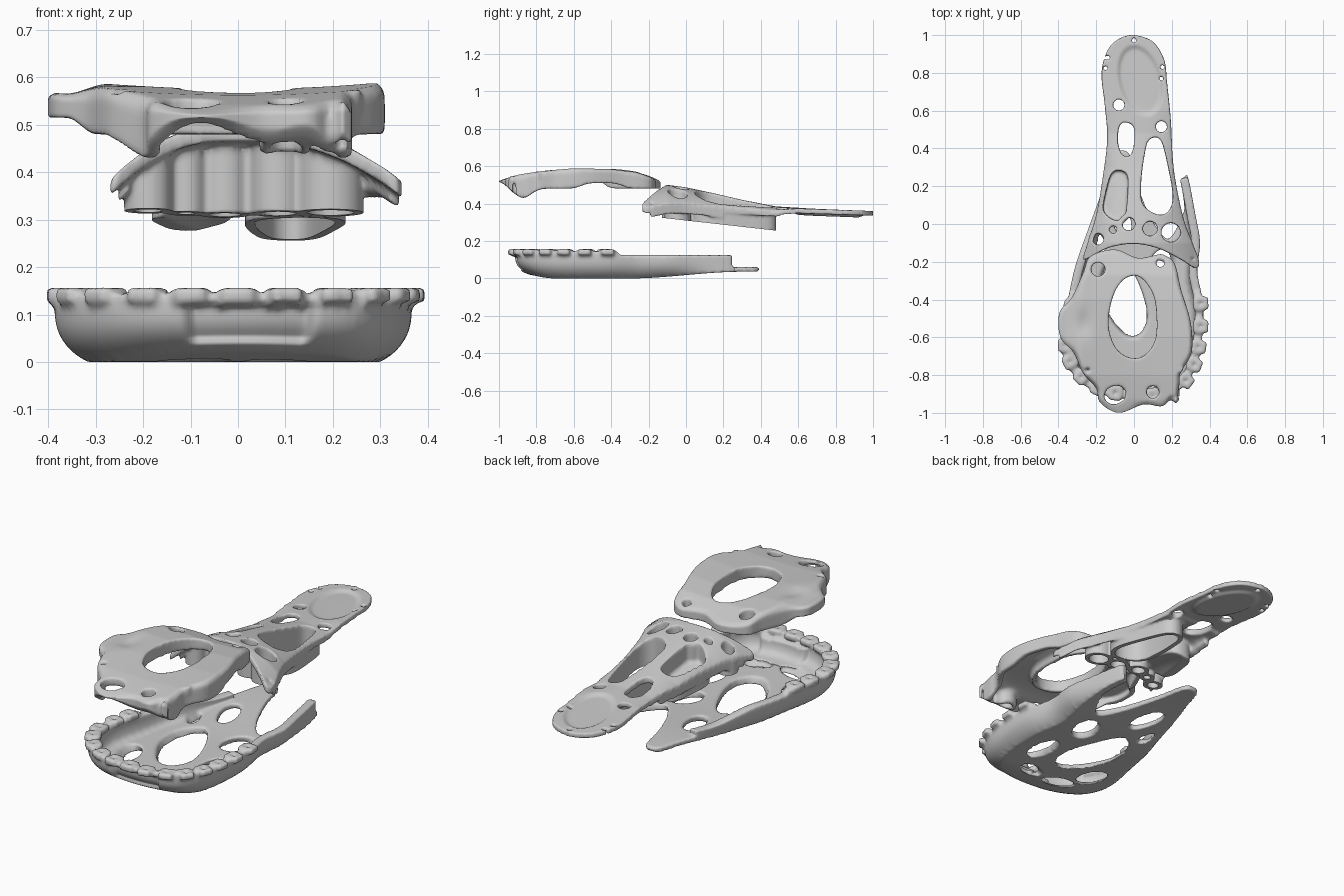
import bpy, bmesh
from math import sin, cos, pi, exp, radians
from mathutils import Vector

if "Cube" in bpy.data.objects:
    bpy.data.objects.remove(bpy.data.objects["Cube"])


def smooth_path(pts, n=6):
    """Closed Catmull-Rom loop through the control points."""
    out, m = [], len(pts)
    for i in range(m):
        a, b, c, d = (Vector(pts[(i + k) % m]) for k in (-1, 0, 1, 2))
        for j in range(n):
            t = j / n
            out.append(0.5 * (2 * b + (c - a) * t + (2 * a - 5 * b + 4 * c - d) * t * t
                              + (3 * b - a - 3 * c + d) * t ** 3))
    return out


def oval(cx, cy, rx, ry=None, rot=0, n=28):
    ry = ry or rx
    r = radians(rot)
    return [Vector((cx + rx * cos(a) * cos(r) - ry * sin(a) * sin(r),
                    cy + rx * cos(a) * sin(r) + ry * sin(a) * cos(r)))
            for a in (2 * pi * i / n for i in range(n))]


def inset(path, d, closed=True):
    """Offset a clockwise path inwards."""
    out, n = [], len(path)
    for i in range(n):
        a = path[i - 1] if closed or i else path[0]
        b = path[(i + 1) % n] if closed or i < n - 1 else path[-1]
        t = (b - a).normalized()
        out.append(path[i] + Vector((t.y, -t.x)) * d)
    return out


def slab(bm, loops, z0, z1):
    """Add a flat extruded outline; inner loops become holes."""
    cu = bpy.data.curves.new("outline", 'CURVE')
    cu.dimensions, cu.fill_mode, cu.extrude = '2D', 'BOTH', (z1 - z0) / 2
    for loop in loops:
        sp = cu.splines.new('POLY')
        sp.points.add(len(loop) - 1)
        for p, v in zip(sp.points, loop):
            p.co = (v[0], v[1], 0, 1)
        sp.use_cyclic_u = True
    ob = bpy.data.objects.new("outline", cu)
    bpy.context.collection.objects.link(ob)
    me = bpy.data.meshes.new_from_object(ob.evaluated_get(bpy.context.evaluated_depsgraph_get()))
    for v in me.vertices:
        v.co.z += (z0 + z1) / 2
    bm.from_mesh(me)
    bpy.data.objects.remove(ob)
    bpy.data.curves.remove(cu)
    bpy.data.meshes.remove(me)


def finish(bm, name, voxel, warp, soft=3):
    """Fuse the slabs, warp them into shape and soften the edges."""
    bmesh.ops.remove_doubles(bm, verts=bm.verts, dist=1e-5)
    bmesh.ops.recalc_face_normals(bm, faces=bm.faces)
    me = bpy.data.meshes.new(name)
    bm.to_mesh(me)
    bm.free()
    ob = bpy.data.objects.new(name, me)
    bpy.context.collection.objects.link(ob)
    mod = ob.modifiers.new("fuse", 'REMESH')
    mod.mode, mod.voxel_size = 'VOXEL', voxel
    ob.data = bpy.data.meshes.new_from_object(ob.evaluated_get(bpy.context.evaluated_depsgraph_get()))
    ob.data.name = name
    ob.modifiers.clear()
    for v in ob.data.vertices:
        v.co = warp(*v.co)
    sm = ob.modifiers.new("soften", 'SMOOTH')
    sm.factor, sm.iterations = 0.5, soft
    ob.data.polygons.foreach_set("use_smooth", [True] * len(ob.data.polygons))
    return ob


def lerp(table, x):
    for (a, p), (b, q) in zip(table, table[1:]):
        if x <= b:
            return p + (q - p) * max(0, (x - a) / (b - a))
    return table[-1][1]


def step(t):
    t = min(1, max(0, t))
    return t * t * (3 - 2 * t)


# --- lower tray: perforated floor, rounded wall, studded rim ---
N = 6
tray = smooth_path([(.285, .25), (.325, .05), (.35, -.1), (.335, -.25), (.365, -.42), (.36, -.6),
                    (.33, -.75), (.25, -.87), (.1, -.92), (-.05, -.925), (-.2, -.89), (-.31, -.81),
                    (-.375, -.7), (-.385, -.58), (-.35, -.4), (-.31, -.22), (-.24, -.02),
                    (-.16, .2), (-.11, .36), (-.065, .39), (-.02, .36), (.02, .2), (.1, .02),
                    (.2, -.08), (.27, .05), (.265, .22)], N)
floor_holes = [smooth_path([(-.08, -.17), (.03, -.32), (.08, -.5), (.02, -.61), (-.08, -.58), (-.19, -.4), (-.18, -.24)]),
               oval(-.24, -.6, .06, .1, 20), oval(-.12, -.77, .1, .05, -20), oval(.1, -.76, .08, .05, 15),
               oval(.21, -.52, .06, .12, 5), oval(.16, -.22, .07, .09, -20), oval(-.07, .02, .05, .1, 15),
               oval(-.2, -.1, .03, .06, 15)]
bm = bmesh.new()
slab(bm, [tray] + floor_holes, 0, .035)
wall = tray[:17 * N]
slab(bm, [wall + inset(wall, .045, False)[::-1]], 0, .125)
# studs spaced along the horseshoe rim
travel, last = 1, wall[0]
for i in range(1, len(wall) - 1):
    travel += (wall[i] - last).length
    last = wall[i]
    if wall[i].y < -.4 and travel > .095:
        travel = 0
        t = (wall[i + 1] - wall[i - 1]).normalized()
        nrm = Vector((t.y, -t.x))
        c = wall[i] + nrm * (.012 if c_side > 0 else .024) if (c_side := wall[i].x) else wall[i]
        box = [c + t * a * .034 + nrm * b * .04 for a, b in ((-1, -.8), (-.8, -1), (.8, -1), (1, -.8), (1, .8), (.8, 1), (-.8, 1), (-1, .8))]
        slab(bm, [box, oval(c.x, c.y, .015, n=12)], .126, .157)
rim = [p for p in wall if p.y < -.36]
slab(bm, [rim + inset(rim, .04, False)[::-1]], .12, .143)


def warp_tray(x, y, z):
    k = max(0, 1 - z / .125)
    f = 1 - .17 * k ** 3 * step((.2 - y) / .4)
    nx, ny = x * f, -.45 + (y + .45) * (f if y < -.45 else 1)
    if y < -.8 and .03 < z < .115:                      # recess in the front wall
        ny += .03 * step((x + .12) / .03) * step((.17 - x) / .03)
    if x < .12 and z > .035:                            # left wall sinks to the tongue
        z = .035 + (z - .035) * (1 - .6 * step((y + .2) / .3))
    z += .036 * step((y + .3) / .6) * max(0, 1 - z / .125) + .035 * step((-.75 - y) / .3) * k
    return nx, ny, z


finish(bm, "lower_tray", .01, warp_tray, 2)

# --- upper cover: domed plate with a big opening, skirt and bosses ---
cover = smooth_path([(-.27, -.26), (-.23, -.17), (-.1, -.135), (.02, -.18), (.13, -.165), (.21, -.2),
                     (.25, -.35), (.3, -.52), (.305, -.68), (.245, -.79), (.24, -.85), (.225, -.95), (.2, -.92),
                     (.15, -.965), (.05, -.955), (-.08, -1.0), (-.18, -.945), (-.2, -.87), (-.27, -.79),
                     (-.32, -.68), (-.39, -.6), (-.395, -.47), (-.33, -.39)], N)
opening = smooth_path([(-.05, -.29), (.03, -.28), (.1, -.37), (.12, -.5), (.11, -.62), (.05, -.7), (-.03, -.705),
                       (-.1, -.65), (-.135, -.53), (-.11, -.38)])
bores = [oval(-.19, -.24, .037), oval(.14, -.205, .024), oval(.1, -.89, .033),
         oval(-.1, -.905, .058, .048, 20), oval(.245, -.77, .014, n=12), oval(-.245, -.775, .014, n=12)]
bm = bmesh.new()
slab(bm, [cover, opening] + bores, .545, .569)
slab(bm, [inset(cover, .014), opening] + bores, .555, .581)
slab(bm, [cover, inset(cover, .028)], .485, .56)
slab(bm, [inset(opening, -.025), opening], .515, .56)
for cx, cy, r in ((-.19, -.24, .037), (.14, -.205, .024), (.1, -.89, .033)):
    slab(bm, [oval(cx, cy, r + .022), oval(cx, cy, r)], .49, .56)


def warp_cover(x, y, z):
    top = lerp([(-1, .53), (-.93, .55), (-.8, .57), (-.6, .583), (-.4, .583), (-.27, .57), (-.14, .53)], y)
    top += .012 * ((x / .28) ** 2 - .7) - .03 * step((-.27 - x) / .1)
    top -= .015 * exp(-((x + .27) / .04) ** 2 - ((y + .53) / .07) ** 2)
    low = .48 - .05 * exp(-((y + .87) / .06) ** 2) + .035 * step((-.92 - y) / .08)
    low += .035 * step((-.3 - x) / .06)
    low += .03 * exp(-((y + .45) / .12) ** 4) * step((x - .15) / .05)   # side slot
    return x, y, low + (z - .485) * (top - low) / .095


finish(bm, "upper_cover", .0092, warp_cover)

# --- long handle: arched saddle at the front, flat paddle at the back ---
handle = smooth_path([(0, 1), (.1, .965), (.16, .87), (.175, .75), (.195, .55), (.205, .35), (.225, .2),
                      (.265, .02), (.31, -.1), (.345, -.2), (.325, -.235), (.25, -.19), (.13, -.13), (0, -.105),
                      (-.13, -.125), (-.23, -.175), (-.27, -.19), (-.255, -.13), (-.2, .05), (-.165, .25),
                      (-.142, .45), (-.155, .63), (-.172, .8), (-.14, .92), (-.08, .98)], N)
big = smooth_path([(.08, .445), (.14, .445), (.18, .3), (.205, .14), (.175, .06), (.11, .055), (.045, .11),
                   (.038, .22), (.055, .36)])
slot = smooth_path([(-.07, .53), (-.01, .525), (.003, .46), (-.015, .37), (-.06, .365), (-.085, .44)])
pocket = smooth_path([(-.11, .275), (-.04, .265), (-.035, .16), (-.05, .04), (-.1, .02), (-.16, .07), (-.145, .18)])
ports = [(-.19, -.08, .03), (-.11, -.03, .02), (-.028, 0, .034), (.085, -.025, .038), (.195, -.045, .05)]
pins = [(0, .972), (-.15, .825), (-.14, .88), (.15, .83), (.145, .77)]
bm = bmesh.new()
slab(bm, [handle, big, slot, pocket, oval(-.08, .63, .03), oval(.145, .515, .03), oval(.312, -.185, .013, n=12)]
     + [oval(*p) for p in ports] + [oval(*p, .013, n=12) for p in pins], -.034, 0)
slab(bm, [inset(big, -.022), big], -.17, -.01)
slab(bm, [inset(pocket, -.02), pocket], -.13, -.01)
slab(bm, [inset(pocket, -.02)], -.135, -.1)
for x, y, r in ports:
    slab(bm, [oval(x, y, r + .02), oval(x, y, r)], -.19, -.01)
# side cheeks stiffening the saddle
cheek = inset(handle, .025)
for lo, hi in ((6 * N, 9 * N), (17 * N, 20 * N)):
    slab(bm, [handle[lo:hi] + cheek[lo:hi][::-1]], -.06, -.01)


def warp_handle(x, y, z):
    top = lerp([(-.24, .49), (-.1, .5), (0, .487), (.15, .455), (.3, .42), (.48, .385), (.65, .375), (1, .36)], y)
    right = lerp([(-.22, .345), (-.1, .31), (.02, .265), (.2, .225), (.5, .2), (1, .2)], y)
    left = lerp([(-.19, .27), (.05, .2), (.3, .155), (1, .155)], y)
    t = min(1, x / right if x > 0 else -x / left)
    top -= lerp([(-.2, .11), (.1, .075), (.4, .035), (.6, .005), (1, 0)], y) * t ** 2.6
    # shallow dish in the paddle
    e = ((x - .03 + .18 * (y - .78)) / .11) ** 2 + ((y - .76) / .18) ** 2
    top -= .012 * step((1.15 - e) / .35)
    zz = top + z * (.75 if y > .5 else 1)
    return x, y, max(zz, .322 - .112 * (y + .11))


finish(bm, "long_handle", .008, warp_handle)
